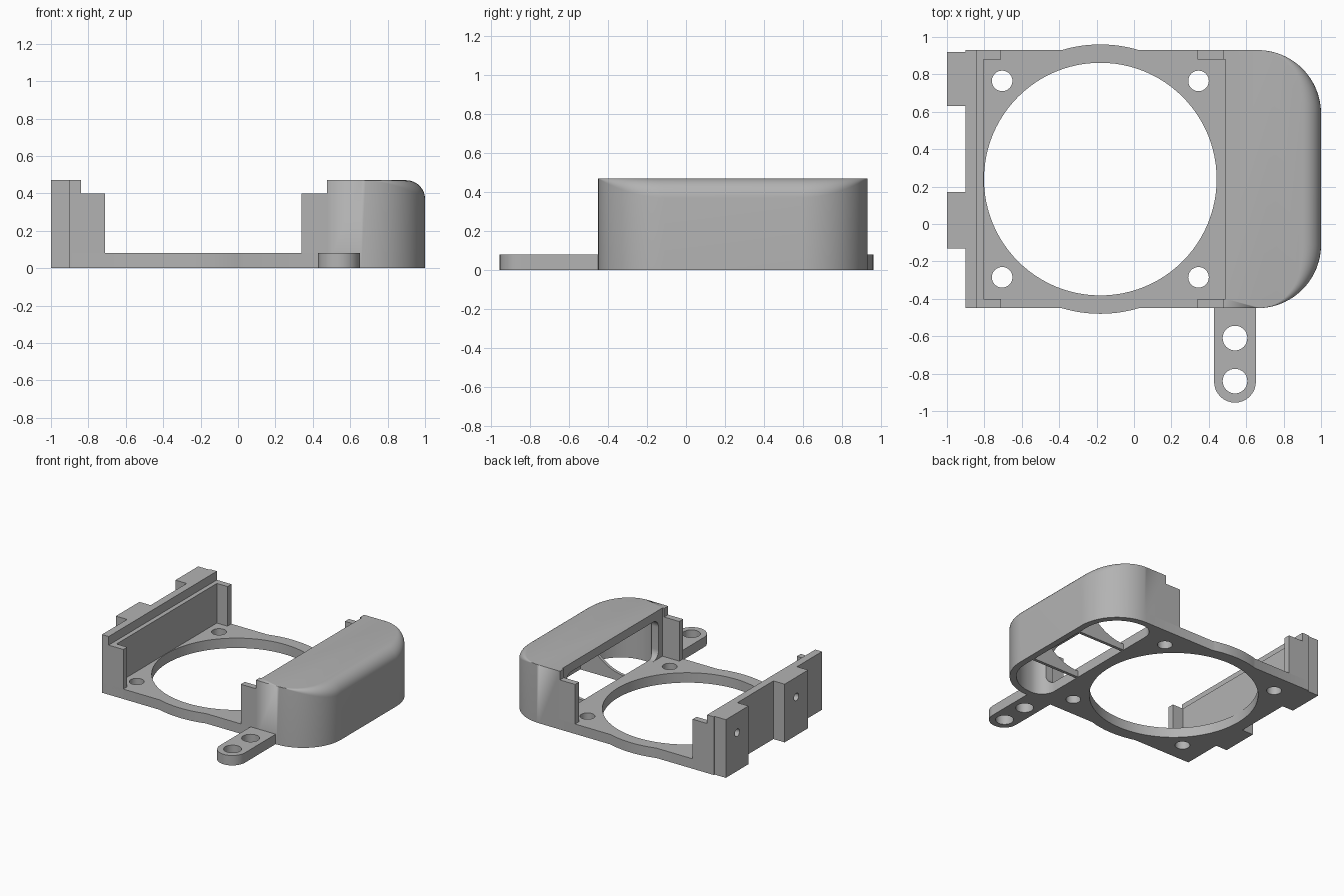
import bpy, bmesh
from math import sin, cos, pi, sqrt, asin
from mathutils import Vector

cube = bpy.data.objects.get("Cube")
if cube:
    bpy.data.objects.remove(cube, do_unlink=True)

mat = bpy.data.materials.new("matte grey")
mat.use_nodes = True
GREY = (0.45, 0.45, 0.45, 1)
mat.diffuse_color = GREY
mat.node_tree.nodes["Principled BSDF"].inputs["Base Color"].default_value = GREY

X0, X1, Y0, Y1 = -0.9, 1.0, -0.45, 0.93      # body footprint
CX, CY = -0.18, 0.24                         # fan centre
PLATE, LIP, TOP = 0.08, 0.40, 0.47           # heights


def to_object(name, bm):
    bmesh.ops.remove_doubles(bm, verts=bm.verts, dist=1e-5)
    bmesh.ops.recalc_face_normals(bm, faces=bm.faces)
    mesh = bpy.data.meshes.new(name)
    bm.to_mesh(mesh)
    bm.free()
    mesh.materials.append(mat)
    ob = bpy.data.objects.new(name, mesh)
    bpy.context.collection.objects.link(ob)
    return ob


def loft(name, rings):
    """Closed solid through rings of equal point count."""
    bm = bmesh.new()
    vs = [[bm.verts.new(p) for p in ring] for ring in rings]
    n = len(vs[0])
    for a, b in zip(vs, vs[1:]):
        for i in range(n):
            j = (i + 1) % n
            bm.faces.new((a[i], a[j], b[j], b[i]))
    bm.faces.new(vs[0][::-1])
    bm.faces.new(vs[-1])
    return to_object(name, bm)


def prism(name, pts, z0, z1):
    return loft(name, [[(x, y, z) for x, y in pts] for z in (z0, z1)])


def box(name, x0, x1, y0, y1, z0, z1):
    return prism(name, [(x0, y0), (x1, y0), (x1, y1), (x0, y1)], z0, z1)


def arc(cx, cy, r, a0, a1, n=16):
    return [(cx + r * cos(a0 + (a1 - a0) * i / n), cy + r * sin(a0 + (a1 - a0) * i / n))
            for i in range(n + 1)]


def round_rect(x0, x1, y0, y1, r_in, r_out):
    """Outline with separate corner radii on the -x and +x sides."""
    return (arc(x0 + r_in, y0 + r_in, r_in, pi, 1.5 * pi)
            + arc(x1 - r_out, y0 + r_out, r_out, -pi / 2, 0)
            + arc(x1 - r_out, y1 - r_out, r_out, 0, pi / 2)
            + arc(x0 + r_in, y1 - r_in, r_in, pi / 2, pi))


def disc(x, y, r, n=32):
    return arc(x, y, r, 0, 2 * pi * (n - 1) / n, n - 1)


def cut(ob, *cutters):
    for c in cutters:
        m = ob.modifiers.new("cut", 'BOOLEAN')
        m.operation, m.solver, m.object = 'DIFFERENCE', 'EXACT', c
        dg = bpy.context.evaluated_depsgraph_get()
        mesh = bpy.data.meshes.new_from_object(ob.evaluated_get(dg))
        ob.modifiers.clear()
        ob.data = mesh
        bpy.data.objects.remove(c, do_unlink=True)


def stand_x(ob):
    """Turn a prism's (x, y, z) into (z, x, y), so it runs along x."""
    for v in ob.data.vertices:
        v.co = Vector((v.co.z, v.co.x, v.co.y))
    return ob


def cavity():
    return prism("cavity", round_rect(0.53, 0.95, Y0 + 0.05, Y1 - 0.05, 0.12, 0.29),
                 -0.1, TOP - 0.05)


# Base plate with bulged edges, fan opening and screw holes
R = 0.72
a = asin((Y1 - CY) / R)
outline = ([(X0, Y0)] + arc(CX, CY, R, pi + a, 2 * pi - a) + [(0.62, Y0), (0.62, Y1)]
           + arc(CX, CY, R, a, pi - a) + [(X0, Y1)])
plate = prism("base_plate", outline, 0, PLATE)
cut(plate, prism("fan_hole", disc(CX, CY, 0.622, 96), -0.1, 0.2), cavity())
for sx in (-1, 1):
    for sy in (-1, 1):
        cut(plate, prism("screw_hole", disc(CX + sx * 0.525, CY + sy * 0.525, 0.055), -0.1, 0.2))

# Stepped side wall and its mounting blocks
box("side_wall", X0, -0.84, Y0, Y1, 0, TOP)
box("side_wall_ledge", -0.84, -0.805, Y0, Y1, 0, LIP)
for name, y0, y1 in (("front_mount_block", -0.13, 0.17), ("back_mount_block", 0.63, 0.92)):
    block = box(name, -1, X0, y0, y1, 0, TOP)
    cut(block, stand_x(prism("bolt_hole", disc((y0 + y1) / 2, 0.31, 0.03, 24), -1.1, -0.92)))

# Corner lips that hold the fan
for side, x0, x1 in (("wall", -0.82, -0.71), ("housing", 0.34, 0.48)):
    box("front_lip_" + side, x0, x1, Y0, Y0 + 0.05, 0, LIP)
    box("back_lip_" + side, x0, x1, Y1 - 0.05, Y1, 0, LIP)

# Rounded housing: the top fillet grows around the two outer corners
CR, FIL, N = 0.34, 0.1, 24
path = [((0.475, Y0), (0, -1), 0)]
for i in range(N + 1):
    t = i / N
    ang = -pi / 2 + t * pi / 2
    nx, ny = cos(ang), sin(ang)
    path.append(((X1 - CR + CR * nx, Y0 + CR + CR * ny), (nx, ny), FIL * t * t * (3 - 2 * t)))
path += [((x, Y0 + Y1 - y), (nx, -ny), r) for (x, y), (nx, ny), r in reversed(path)]
rings = [[(x, y, 0) for (x, y), n, r in path]]
for k in range(9):
    b = k / 8 * pi / 2
    rings.append([(x - n[0] * r * (1 - cos(b)), y - n[1] * r * (1 - cos(b)),
                   TOP - r * (1 - sin(b))) for (x, y), n, r in path])
housing = loft("duct_housing", rings)
cut(housing,
    box("recess", 0.3, 0.49, Y0 + 0.05, Y1 - 0.05, PLATE, 0.6),
    cavity(),
    stand_x(prism("duct_mouth", round_rect(Y0 + 0.1, Y1 - 0.1, PLATE, LIP, 0.07, 0.07), 0.4, 0.7)))

# Curved guide ribs inside the housing
for name, y in (("front_rib", CY - 0.26), ("back_rib", CY + 0.26)):
    prof = [(0.53, 0), (0.96, 0), (0.96, 0.43)] + arc(0.53, 0.43, 0.38, 0, -pi / 2)
    loft(name, [[(x, yy, z) for x, z in prof] for yy in (y - 0.012, y + 0.012)])

# Mounting tab with two holes
TX, TR = 0.54, 0.112
tab = prism("mount_tab", arc(TX, -0.843, TR, pi, 2 * pi) + [(TX + TR, Y0 + 0.02), (TX - TR, Y0 + 0.02)],
            0, PLATE)
cut(tab, *[prism("tab_hole", disc(TX, y, 0.066), -0.1, 0.2) for y in (-0.61, -0.84)])

# Smooth shading with sharp edges kept
bpy.ops.object.select_all(action='DESELECT')
for ob in bpy.context.collection.objects:
    if ob.type == 'MESH' and mat.name in ob.data.materials:
        ob.select_set(True)
        bpy.context.view_layer.objects.active = ob
bpy.ops.object.shade_smooth_by_angle(angle=pi / 6)
